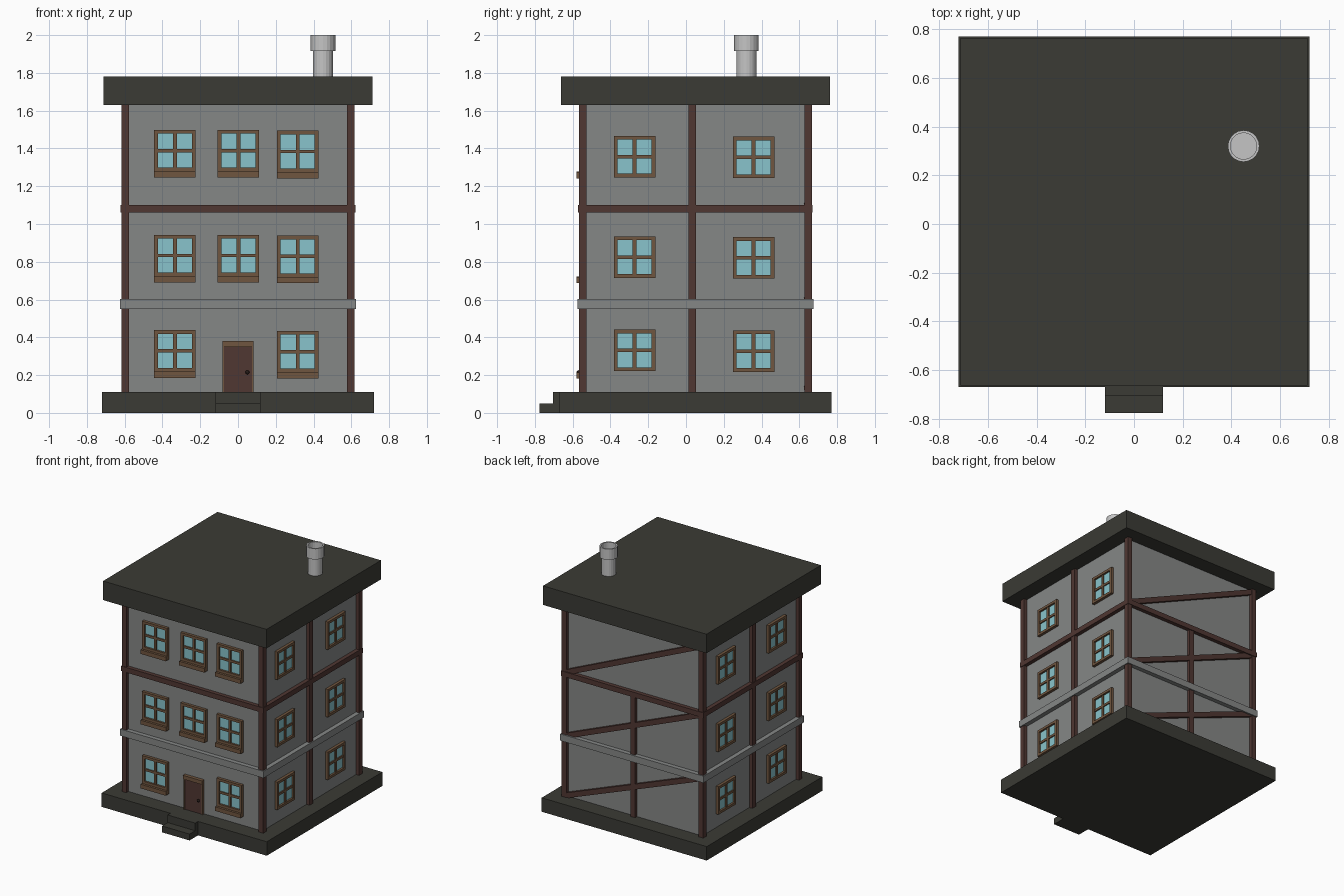
import bpy, bmesh, math
from mathutils import Matrix, Vector

if "Cube" in bpy.data.objects:
    bpy.data.objects.remove(bpy.data.objects["Cube"])


def mat(name, r, g, b):
    m = bpy.data.materials.new(name)
    m.diffuse_color = (r, g, b, 1)
    m.use_nodes = True
    m.node_tree.nodes["Principled BSDF"].inputs["Base Color"].default_value = m.diffuse_color
    return m


STONE = mat("dark_stone", 0.043, 0.043, 0.035)
WALL = mat("wall_grey", 0.235, 0.242, 0.240)
BEAM = mat("beam_brown", 0.080, 0.038, 0.032)
TRIM = mat("trim_brown", 0.162, 0.092, 0.050)
GLASS = mat("window_glass", 0.246, 0.552, 0.604)
PIPE = mat("chimney_grey", 0.56, 0.56, 0.56)
KNOB = mat("knob_dark", 0.02, 0.012, 0.010)

CY = 0.05               # house centre in y
WX, WY = 0.59, 0.59     # wall half sizes
PX = 0.617              # outer face of the posts


def make(name, bm, m):
    bmesh.ops.recalc_face_normals(bm, faces=bm.faces)
    me = bpy.data.meshes.new(name)
    bm.to_mesh(me)
    bm.free()
    me.materials.append(m)
    ob = bpy.data.objects.new(name, me)
    bpy.context.collection.objects.link(ob)
    return ob


def add_box(bm, lo, hi, M=Matrix()):
    lo, hi = Vector(lo), Vector(hi)
    T = Matrix.Translation((lo + hi) / 2) @ Matrix.Diagonal((*(hi - lo), 1))
    bmesh.ops.create_cube(bm, size=1, matrix=M @ T)


def boxes(name, m, items, M=Matrix()):
    bm = bmesh.new()
    for lo, hi in items:
        add_box(bm, lo, hi, M)
    return make(name, bm, m)


# Base, walls, roof and front steps
boxes("base", STONE, [((-0.72, -0.67, 0), (0.72, 0.77, 0.11))])
boxes("walls", WALL, [((-WX, CY - WY, 0.11), (WX, CY + WY, 1.63))])
boxes("roof", STONE, [((-0.713, -0.663, 1.63), (0.713, 0.763, 1.78))])
boxes("steps", STONE, [((-0.12, -0.775, 0), (0.12, -0.66, 0.05)),
                       ((-0.12, -0.705, 0.05), (0.12, -0.66, 0.11))])

# Corner posts and middle posts on both sides and lower back
posts = []
for sx in (-1, 1):
    for sy in (-1, 1):
        x, y = sx * (PX - 0.02), CY + sy * (PX - 0.02)
        posts.append(((x - 0.02, y - 0.02, 0.11), (x + 0.02, y + 0.02, 1.63)))
    x = sx * (PX - 0.02)
    posts.append(((x - 0.02, 0.012, 0.11), (x + 0.02, 0.054, 1.63)))
posts.append(((-0.02, CY + PX - 0.04, 0.11), (0.02, CY + PX - 0.003, 1.07)))
boxes("posts", BEAM, posts)


# Bands that run round the house
def band(name, m, z0, z1, out):
    a, b = out, WX - 0.02
    items = []
    for s in (-1, 1):
        y0, y1 = sorted((CY + s * a, CY + s * b))
        x0, x1 = sorted((s * a, s * b))
        items.append(((-a, y0, z0), (a, y1, z1)))
        items.append(((x0, CY - b, z0), (x1, CY + b, z1)))
    boxes(name, m, items)


band("upper_beam_band", BEAM, 1.06, 1.10, 0.621)
band("lower_stone_band", WALL, 0.55, 0.603, 0.625)

# Diagonal braces on the back wall
bm = bmesh.new()
for za, zb in ((0.12, 0.57), (0.59, 1.07), (1.09, 1.61)):
    a, b = Vector((0.59, CY + PX - 0.023, za)), Vector((-0.59, CY + PX - 0.023, zb))
    d = b - a
    M = Matrix.Translation((a + b) / 2) @ Matrix.Rotation(-math.atan2(d.z, d.x), 4, 'Y')
    h = d.length / 2
    add_box(bm, (-h, -0.018, -0.02), (h, 0.018, 0.02), M)
make("back_braces", bm, BEAM)


# Window in local space: x across, -y outward, z up, origin at frame centre on the wall
def window(name, M, sill):
    w, f, g = 0.11, 0.02, 0.01
    out = -0.022
    bars = [((-w, out, -w), (-w + f, 0.005, w)), ((w - f, out, -w), (w, 0.005, w)),
            ((-w + f, out, w - f), (w - f, 0.005, w)),
            ((-w + f, out, -w), (w - f, 0.005, -w + f)),
            ((-g, out + 0.006, -w + f), (g, 0.005, w - f)),
            ((-w + f, out + 0.006, -0.009), (-g, 0.005, 0.009)),
            ((g, out + 0.006, -0.009), (w - f, 0.005, 0.009))]
    if sill:
        bars.append(((-w, -0.04, -w - 0.032), (w, 0.005, -w)))
    boxes(name + "_frame", TRIM, bars, M)
    boxes(name + "_glass", GLASS, [((-w + f, -0.007, -w + f), (w - f, 0.002, w - f))], M)


# Front windows (the door takes the middle place on the ground floor)
for row, z in enumerate((0.328, 0.833, 1.388)):
    for col, x in enumerate((-0.334, 0.002, 0.316)):
        if row == 0 and col == 1:
            continue
        dz = -0.004 if col == 2 else 0
        window(f"front_window_{row}_{col}", Matrix.Translation((x, CY - WY, z + dz)), True)

# Side windows, the same on left and right
for side, s in (("right", 1), ("left", -1)):
    R = Matrix.Rotation(s * math.pi / 2, 4, 'Z')
    for row, z in enumerate((0.331, 0.825, 1.357)):
        for col, y in enumerate((-0.272, 0.358)):
            M = Matrix.Translation((s * WX, y, z - 0.004 * col)) @ R
            window(f"{side}_window_{row}_{col}", M, False)

# Door with frame and knob
fy = CY - WY
boxes("door_frame", TRIM, [((-0.083, fy - 0.022, 0.11), (-0.073, fy, 0.35)),
                           ((0.073, fy - 0.022, 0.11), (0.083, fy, 0.35)),
                           ((-0.083, fy - 0.027, 0.35), (0.083, fy, 0.38))])
boxes("door", BEAM, [((-0.073, fy - 0.015, 0.11), (0.073, fy, 0.35))])
bm = bmesh.new()
bmesh.ops.create_uvsphere(bm, u_segments=10, v_segments=6, radius=0.011,
                          matrix=Matrix.Translation((0.05, fy - 0.027, 0.215)))
make("door_knob", bm, KNOB)

# Hollow chimney pipe turned from a profile
prof = [(0, 1.77), (0.053, 1.77), (0.053, 1.915), (0.065, 1.915),
        (0.065, 2.0), (0.054, 2.0), (0.054, 1.93), (0, 1.93)]
bm = bmesh.new()
vs = [bm.verts.new((r, 0, z)) for r, z in prof]
es = [bm.edges.new(p) for p in zip(vs, vs[1:])]
bmesh.ops.spin(bm, geom=vs + es, cent=(0, 0, 0), axis=(0, 0, 1),
               angle=2 * math.pi, steps=20)
bmesh.ops.remove_doubles(bm, verts=bm.verts, dist=0.0005)
bmesh.ops.translate(bm, verts=bm.verts, vec=(0.45, 0.32, 0))
make("chimney", bm, PIPE)
